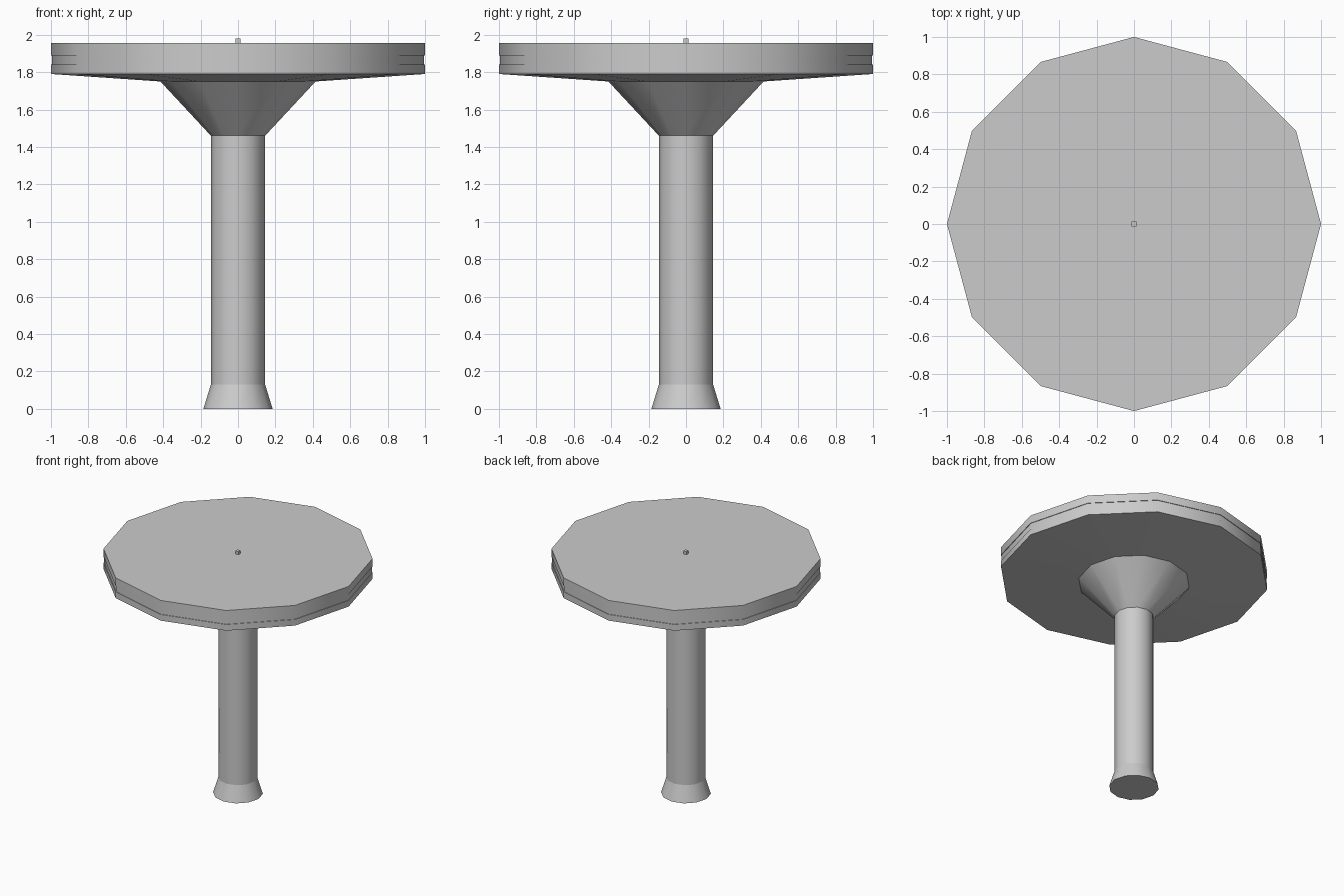
import bpy
import bmesh
from math import cos, sin, tau, radians

cube = bpy.data.objects.get("Cube")
if cube:
    bpy.data.objects.remove(cube, do_unlink=True)

grey = bpy.data.materials.new("plain grey")
grey.use_nodes = True
GREY = (0.6, 0.6, 0.6, 1)
grey.diffuse_color = GREY
grey.node_tree.nodes["Principled BSDF"].inputs["Base Color"].default_value = GREY
SIDES = 12


def turned(name, profile, cap_bottom=False, cap_top=False):
    """Turn (radius, height) points into a twelve-sided part."""
    bm = bmesh.new()
    rings = [[bm.verts.new((r * cos(tau * i / SIDES), r * sin(tau * i / SIDES), z))
              for i in range(SIDES)] for r, z in profile]
    for low, high in zip(rings, rings[1:]):
        for i in range(SIDES):
            j = (i + 1) % SIDES
            bm.faces.new((low[i], low[j], high[j], high[i]))
    if cap_bottom:
        bm.faces.new(rings[0][::-1])
    if cap_top:
        bm.faces.new(rings[-1])
    mesh = bpy.data.meshes.new(name)
    bm.to_mesh(mesh)
    bm.free()
    mesh.materials.append(grey)
    obj = bpy.data.objects.new(name, mesh)
    bpy.context.collection.objects.link(obj)
    bpy.ops.object.select_all(action="DESELECT")
    obj.select_set(True)
    bpy.context.view_layer.objects.active = obj
    bpy.ops.object.shade_smooth_by_angle(angle=radians(35))
    return obj


# Pedestal: flared foot, straight column, wide support cone
turned("foot", [(0.185, 0), (0.145, 0.13)], cap_bottom=True)
turned("column", [(0.145, 0.13), (0.145, 1.46)])
turned("support_cone", [(0.145, 1.46), (0.415, 1.75)])

# Table top with a shallow groove around its rim
turned("table_top", [(0.415, 1.75), (1, 1.79), (1, 1.84), (0.995, 1.84),
                     (0.995, 1.89), (1, 1.89), (1, 1.955)], cap_top=True)

# Small square pin in the middle of the top
bpy.ops.mesh.primitive_cube_add(size=1, location=(0, 0, 1.965))
pin = bpy.context.object
pin.name = "center_pin"
pin.scale = (0.028, 0.028, 0.03)
pin.data.materials.append(grey)
